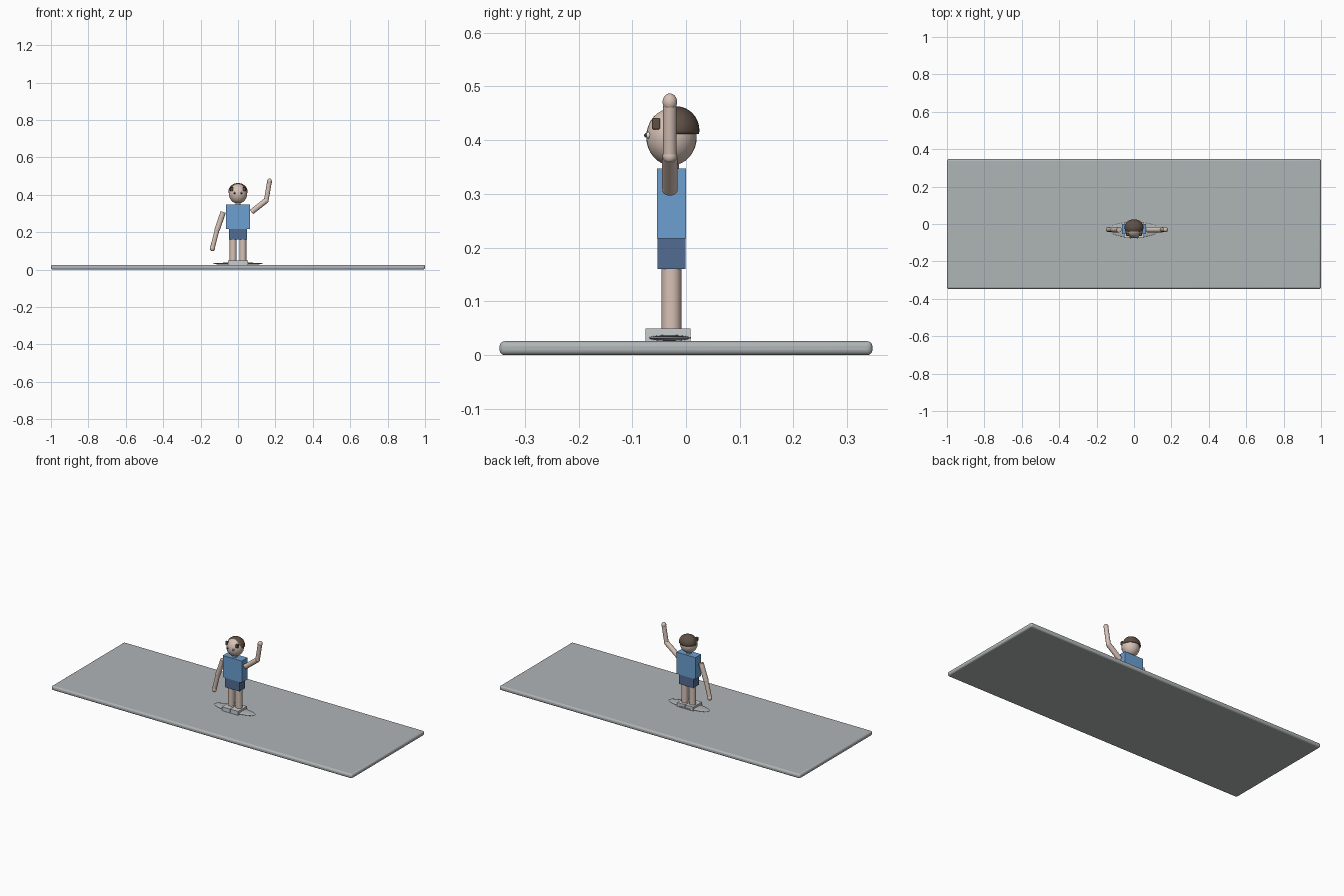
import bpy, math
from mathutils import Vector

if "Cube" in bpy.data.objects:
    bpy.data.objects.remove(bpy.data.objects["Cube"])


def material(name, rgb):
    m = bpy.data.materials.new(name)
    m.diffuse_color = (*rgb, 1)
    m.use_nodes = True
    m.node_tree.nodes["Principled BSDF"].inputs["Base Color"].default_value = m.diffuse_color
    return m


GREY = material("platform grey", (0.43, 0.46, 0.47))
SHOE = material("shoe grey", (0.58, 0.61, 0.62))
SKIN = material("skin", (0.68, 0.54, 0.47))
BLUE = material("shirt blue", (0.15, 0.35, 0.64))
NAVY = material("shorts navy", (0.085, 0.15, 0.29))
HAIR = material("hair brown", (0.115, 0.08, 0.06))
DARK = material("eye dark", (0.03, 0.04, 0.06))
WHITE = material("eye white", (0.8, 0.8, 0.8))


def finish(name, mat, smooth=True):
    ob = bpy.context.object
    ob.name = name
    ob.data.materials.append(mat)
    if smooth:
        bpy.ops.object.transform_apply(location=False, rotation=False, scale=True)
        bpy.ops.object.shade_smooth_by_angle(angle=math.radians(40))
    return ob


def box(name, lo, hi, mat, bevel=0):
    lo, hi = Vector(lo), Vector(hi)
    bpy.ops.mesh.primitive_cube_add(size=1, location=(lo + hi) / 2)
    bpy.context.object.scale = hi - lo
    ob = finish(name, mat, bevel > 0)
    if bevel:
        mod = ob.modifiers.new("round", 'BEVEL')
        mod.width, mod.segments = bevel, 4
    return ob


def ball(name, centre, radii, mat):
    bpy.ops.mesh.primitive_uv_sphere_add(segments=32, ring_count=16, radius=1, location=centre)
    bpy.context.object.scale = radii
    return finish(name, mat)


def rod(name, a, b, r, mat):
    a, b = Vector(a), Vector(b)
    bpy.ops.mesh.primitive_cylinder_add(vertices=24, radius=r, depth=(b - a).length,
                                        location=(a + b) / 2)
    bpy.context.object.rotation_euler = (b - a).to_track_quat('Z', 'Y').to_euler()
    return finish(name, mat)


# Platform and flat oval under the feet
box("platform", (-1, -0.347, 0), (1, 0.347, 0.026), GREY, 0.01)
ball("foot_oval", (0, -0.031, 0.032), (0.135, 0.041, 0.006), GREY)

# Shoes, legs, eyes and hair tufts on both sides
Y = -0.027
for side, s in (("left", 1), ("right", -1)):
    x = s * 0.027
    box(side + "_shoe", (x - 0.026, -0.075, 0.026), (x + 0.026, 0.008, 0.05), SHOE)
    rod(side + "_leg", (s * 0.026, Y, 0.05), (s * 0.026, Y, 0.165), 0.0185, SKIN)
    ball(side + "_eye", (s * 0.019, -0.070, 0.409), (0.006, 0.005, 0.006), WHITE)
    ball(side + "_pupil", (s * 0.019, -0.074, 0.409), (0.004, 0.004, 0.004), DARK)
    x = s * 0.034
    box(side + "_hair_tuft", (x - 0.008, -0.063, 0.42), (x + 0.008, -0.048, 0.441), HAIR, 0.003)

# Body
box("shorts", (-0.048, -0.053, 0.16), (0.048, -0.001, 0.218), NAVY)
box("shirt", (-0.063, -0.054, 0.217), (0.063, 0, 0.347), BLUE)
rod("neck", (0, Y, 0.345), (0, Y, 0.368), 0.014, SKIN)

# Head and hair cap, flattened underneath
ball("head", (0, Y, 0.406), (0.049, 0.047, 0.053), SKIN)
hair = ball("hair", (0, -0.018, 0.418), (0.051, 0.043, 0.045), HAIR)
for v in hair.data.vertices:
    v.co.z = max(v.co.z, -0.007)

# Lowered arm and waving arm
arms = {"lowered": ((-0.079, -0.03, 0.308), (-0.112, -0.03, 0.212), (-0.135, -0.03, 0.122)),
        "waving": ((0.072, -0.03, 0.308), (0.151, -0.03, 0.37), (0.167, -0.03, 0.463))}
for name, (shoulder, elbow, wrist) in arms.items():
    rod(name + "_upper_arm", shoulder, elbow, 0.0145, SKIN)
    ball(name + "_elbow", elbow, (0.0135,) * 3, SKIN)
    rod(name + "_forearm", elbow, wrist, 0.0125, SKIN)
    d = (Vector(wrist) - Vector(elbow)).normalized()
    ball(name + "_hand", Vector(wrist) + d * 0.008, (0.0135, 0.0135, 0.016), SKIN)
